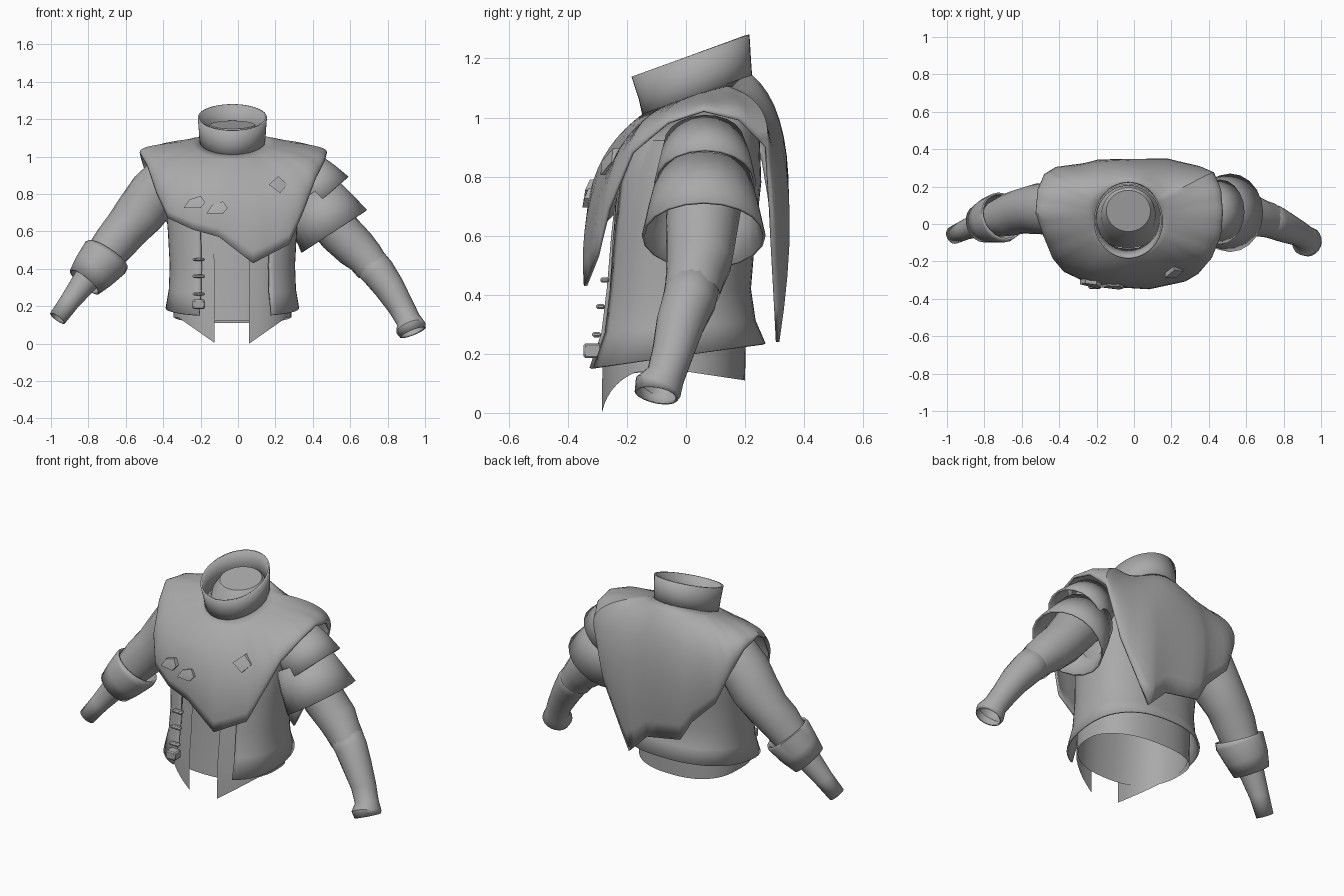
import bpy, bmesh, math
from mathutils import Vector

if "Cube" in bpy.data.objects:
    bpy.data.objects.remove(bpy.data.objects["Cube"])

cloth = bpy.data.materials.new("grey cloth")
cloth.use_nodes = True
cloth.diffuse_color = (0.4, 0.4, 0.4, 1)
cloth.node_tree.nodes["Principled BSDF"].inputs["Base Color"].default_value = (0.4, 0.4, 0.4, 1)


def finish(name, bm, thickness=0, angle=40):
    bmesh.ops.recalc_face_normals(bm, faces=bm.faces)
    mesh = bpy.data.meshes.new(name)
    bm.to_mesh(mesh)
    bm.free()
    mesh.materials.append(cloth)
    obj = bpy.data.objects.new(name, mesh)
    bpy.context.collection.objects.link(obj)
    if thickness:
        mod = obj.modifiers.new("thickness", "SOLIDIFY")
        mod.thickness = thickness
        mod.offset = 0
    bpy.ops.object.select_all(action="DESELECT")
    obj.select_set(True)
    bpy.context.view_layer.objects.active = obj
    bpy.ops.object.shade_smooth_by_angle(angle=math.radians(angle))
    return obj


def loft(name, rings, closed=True, cap=False, thickness=0):
    """Skin a list of rings that all have the same number of points."""
    bm = bmesh.new()
    rows = [[bm.verts.new(p) for p in ring] for ring in rings]
    n = len(rows[0])
    for low, high in zip(rows, rows[1:]):
        for i in range(n if closed else n - 1):
            j = (i + 1) % n
            bm.faces.new((low[i], low[j], high[j], high[i]))
    if cap:
        bm.faces.new(rows[-1])
    return finish(name, bm, thickness)


def oval(z, cx, cy, hx, hy, tilt=0, start=0, end=360, n=48, power=0.84):
    """Rounded-square ring, or an arc of one; tilt raises the back."""
    pts = []
    steps = n if end - start == 360 else n - 1
    for i in range(n):
        a = math.radians(start + (end - start) * i / steps)
        c, s = math.cos(a), math.sin(a)
        x = math.copysign(abs(c) ** power, c) * hx
        y = math.copysign(abs(s) ** power, s) * hy
        pts.append(Vector((cx + x, cy + y, z + tilt * y)))
    return pts


def tube(name, path, n=20, thickness=0, wobble=0):
    """Skin circles along a path of (x, y, z, radius)."""
    rings = []
    for k, (x, y, z, r) in enumerate(path):
        before, after = path[max(k - 1, 0)], path[min(k + 1, len(path) - 1)]
        d = (Vector(after[:3]) - Vector(before[:3])).normalized()
        u = d.cross(Vector((0, 1, 0))).normalized()
        v = u.cross(d)
        ring = []
        for i in range(n):
            a = math.tau * i / n
            rr = r * (1 + wobble * math.sin(3 * a + 2.1 * k))
            ring.append(Vector((x, y, z)) + (u * math.cos(a) + v * math.sin(a)) * rr)
        rings.append(ring)
    return loft(name, rings, thickness=thickness)


# Undershirt body, closed at the neck
loft("undershirt", [oval(*row) for row in (
    (0.15, -0.03, -0.045, 0.31, 0.236, 0.12), (0.4, -0.03, -0.03, 0.31, 0.225),
    (0.7, -0.03, -0.01, 0.33, 0.23), (0.92, -0.03, 0.01, 0.34, 0.22),
    (1.03, -0.03, 0.04, 0.22, 0.17, 0.3))])
loft("neck_band", [oval(*row, power=1) for row in (
    (1.03, -0.03, 0.04, 0.19, 0.17, 0.3), (1.08, -0.03, 0.04, 0.15, 0.15, 0.36),
    (1.13, -0.03, 0.05, 0.145, 0.145, 0.36), (1.17, -0.03, 0.07, 0.118, 0.11, 0.2))], cap=True)

# Shirt, open down the front and ending in two points
shirt = [oval(*row, 0, -77, 256) for row in (
    (0, -0.03, -0.045, 0.315, 0.245), (0.2, -0.03, -0.043, 0.315, 0.245),
    (0.4, -0.03, -0.03, 0.316, 0.234), (0.62, -0.03, -0.015, 0.33, 0.236))]
for p in shirt[0]:
    side = 0.14 * min(1, max(0, (abs(p.x + 0.03) - 0.09) / 0.2))
    p.z = side if p.y < -0.05 else 0.14 - 0.15 * max(0, p.y)
loft("shirt", shirt, closed=False)

# Open waistcoat
loft("waistcoat", [oval(*row, -58, 244) for row in (
    (0.19, -0.03, -0.042, 0.352, 0.307, 0.14), (0.29, -0.03, -0.037, 0.335, 0.268, 0.08),
    (0.42, -0.03, -0.035, 0.33, 0.25, 0), (0.6, -0.03, -0.02, 0.34, 0.25, 0),
    (0.78, -0.03, 0, 0.355, 0.25, 0), (0.92, -0.03, 0.025, 0.35, 0.22, 0),
    (1.03, -0.03, 0.04, 0.22, 0.16, 0.3))], closed=False, thickness=0.01)

# Standing collar
loft("collar", [oval(*row, power=1) for row in (
    (1.06, -0.03, 0.04, 0.17, 0.18, 0.36), (1.13, -0.03, 0.03, 0.174, 0.185, 0.36),
    (1.21, -0.03, 0.015, 0.18, 0.195, 0.36))], thickness=0.01)

# Mantle draped from the collar to an uneven hem, fuller behind than in front
hem = [(0.47, 0.06, 1.02), (0.46, -0.06, 0.98), (0.41, -0.18, 0.88), (0.34, -0.26, 0.69),
       (0.27, -0.3, 0.53), (0.08, -0.34, 0.43), (-0.1, -0.33, 0.57), (-0.24, -0.31, 0.61),
       (-0.37, -0.25, 0.67), (-0.43, -0.18, 0.8), (-0.48, -0.06, 0.95), (-0.52, 0.06, 1.02),
       (-0.51, 0.18, 0.98), (-0.47, 0.26, 0.85), (-0.4, 0.29, 0.67), (-0.25, 0.3, 0.52),
       (-0.18, 0.31, 0.4), (0.04, 0.31, 0.36), (0.16, 0.31, 0.24), (0.34, 0.29, 0.6),
       (0.42, 0.27, 0.9), (0.46, 0.18, 0.99)]
fine_hem = []
for a, b in zip(hem, hem[1:] + hem[:1]):
    fine_hem += [Vector(a).lerp(Vector(b), t / 3) for t in range(3)]
STEPS = 12
mantle = [[] for _ in range(STEPS + 1)]
for h in fine_hem:
    a = math.atan2(h.y - 0.04, h.x + 0.03)
    y = 0.18 * math.sin(a)
    neck = Vector((-0.03 + 0.17 * math.cos(a), 0.04 + y, 1.075 + 0.36 * y))
    drop = neck.z - h.z
    behind = min(1, max(0, (h.y + 0.1) / 0.35))
    out = 1 + drop * (0.15 + 0.25 * behind)
    side = 1 + drop * (0.15 + 0.25 * behind)
    bend = Vector((h.x * side, h.y * out, neck.z - drop * (0.34 - 0.14 * behind)))
    for i in range(STEPS + 1):
        t = i / STEPS
        mantle[i].append(neck.lerp(bend, t).lerp(bend.lerp(h, t), t))
loft("mantle", mantle, thickness=0.012)

# Right sleeve, turned cuff and forearm
tube("right_sleeve", [(-0.36, 0.07, 0.88, 0.14), (-0.45, 0.08, 0.8, 0.14), (-0.52, 0.08, 0.7, 0.135),
     (-0.6, 0.07, 0.61, 0.12), (-0.66, 0.05, 0.54, 0.115), (-0.73, 0.03, 0.45, 0.1)], wobble=0.02)
tube("right_cuff", [(-0.7, 0.04, 0.475, 0.125), (-0.71, 0.035, 0.46, 0.13),
     (-0.77, 0.02, 0.39, 0.115), (-0.82, 0, 0.33, 0.095)], thickness=0.012)
tube("right_forearm", [(-0.72, 0.02, 0.46, 0.08), (-0.82, 0, 0.33, 0.065),
     (-0.9, -0.03, 0.225, 0.05), (-0.965, -0.06, 0.135, 0.044)], thickness=0.008)

# Left arm with a flared wrist
tube("left_sleeve", [(0.34, 0.06, 0.87, 0.13), (0.45, 0.06, 0.72, 0.13), (0.55, 0.05, 0.59, 0.118),
     (0.63, 0.045, 0.51, 0.112), (0.68, 0.03, 0.46, 0.1), (0.72, 0.02, 0.41, 0.094)], wobble=0.02)
tube("left_forearm", [(0.68, 0.03, 0.46, 0.09), (0.75, 0.01, 0.38, 0.087), (0.81, -0.02, 0.3, 0.078),
     (0.87, -0.045, 0.2, 0.066), (0.91, -0.07, 0.125, 0.062), (0.925, -0.095, 0.085, 0.078),
     (0.935, -0.1, 0.06, 0.07)], wobble=0.015, thickness=0.008)

# Flared layers over the left upper arm
tube("left_shoulder_layer", [(0.34, 0.06, 0.92, 0.13), (0.4, 0.065, 0.85, 0.152),
     (0.46, 0.065, 0.78, 0.168)], thickness=0.01)
tube("left_arm_layer", [(0.39, 0.06, 0.8, 0.155), (0.45, 0.06, 0.7, 0.182),
     (0.515, 0.06, 0.6, 0.205)], thickness=0.01)


# Flat studs on the mantle and toggles down the waistcoat
def stud(name, outline, x, y, z, slope, turn):
    bm = bmesh.new()
    rim = [bm.verts.new((x + u, y + slope * v + turn * u, z + v)) for u, v in outline]
    back = [bm.verts.new(p.co + Vector((0, 0.025, 0))) for p in rim]
    peak = bm.verts.new((x, y - 0.008, z))
    for i in range(len(rim)):
        j = (i + 1) % len(rim)
        bm.faces.new((rim[i], rim[j], peak))
        bm.faces.new((back[i], back[j], rim[j], rim[i]))
    finish(name, bm, angle=25)


diamond = [(-0.05, 0), (0, 0.045), (0.05, 0), (0.01, -0.045)]
leaf = [(-0.06, -0.03), (-0.03, 0.015), (0.03, 0.035), (0.055, 0), (0.03, -0.03)]
stud("left_stud", diamond, 0.215, -0.27, 0.85, 0.5, 0.35)
stud("right_outer_stud", leaf, -0.23, -0.328, 0.755, 0.3, -0.25)
stud("right_inner_stud", leaf, -0.11, -0.338, 0.725, 0.3, -0.12)

for i, z in enumerate((0.45, 0.36, 0.265, 0.21)):
    bm = bmesh.new()
    bmesh.ops.create_cube(bm, size=1)
    depth, height = (0.06, 0.05) if i == 3 else (0.03, 0.018)
    bmesh.ops.scale(bm, vec=(0.065, depth, height), verts=bm.verts)
    bmesh.ops.translate(bm, vec=(-0.21, -0.275 - 0.014 * i, z), verts=bm.verts)
    bmesh.ops.bevel(bm, geom=bm.edges[:], offset=0.006, segments=1, affect="EDGES")
    finish("toggle_%d" % (i + 1), bm)
